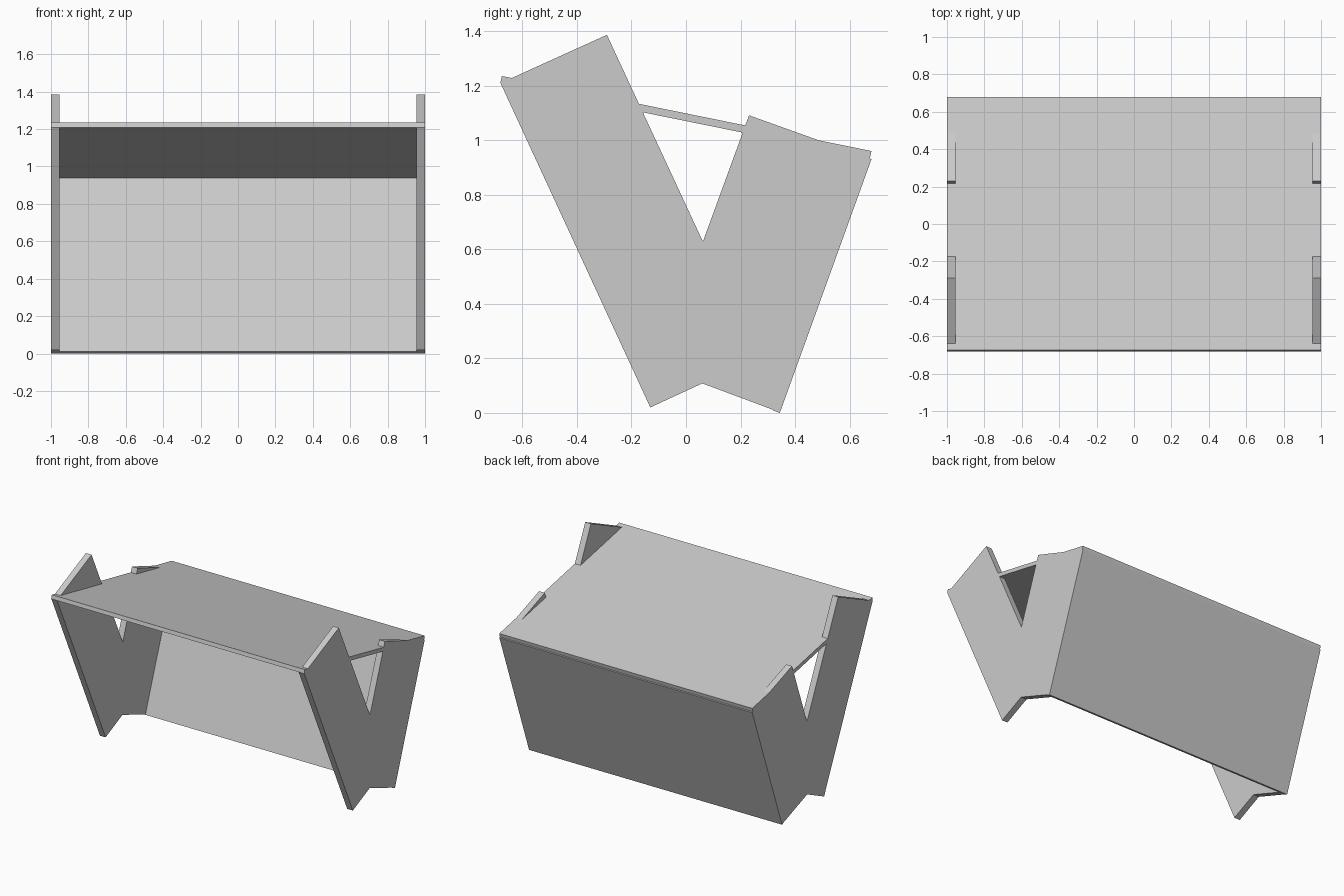
import bpy
import bmesh

if "Cube" in bpy.data.objects:
    bpy.data.objects.remove(bpy.data.objects["Cube"])


def extrude_x(name, profile, x0, x1):
    """Solid from a (y, z) outline swept along x."""
    bm = bmesh.new()
    face = bm.faces.new([bm.verts.new((x0, y, z)) for y, z in profile])
    res = bmesh.ops.extrude_face_region(bm, geom=[face])
    moved = [g for g in res["geom"] if isinstance(g, bmesh.types.BMVert)]
    bmesh.ops.translate(bm, verts=moved, vec=(x1 - x0, 0, 0))
    bmesh.ops.recalc_face_normals(bm, faces=bm.faces)
    mesh = bpy.data.meshes.new(name)
    bm.to_mesh(mesh)
    bm.free()
    obj = bpy.data.objects.new(name, mesh)
    bpy.context.collection.objects.link(obj)
    return obj


# V-shaped side supports: two crossing planks in one outline
side = [(-0.131, 0.02), (0.06, 0.108), (0.344, 0.002), (0.68, 0.93),
        (0.231, 1.091), (0.062, 0.628), (-0.29, 1.386), (-0.68, 1.209)]
extrude_x("left_support", side, -1.0, -0.955)
extrude_x("right_support", side, 0.955, 1.0)

# Sloping table top, running through the supports
top = [(-0.681, 1.208), (0.674, 0.933), (0.68, 0.96), (-0.675, 1.235)]
extrude_x("table_top", top, -1.0, 1.0)

# Leaning back panel, flush with the rear edges of the supports
panel = [(0.344, 0.0), (0.68, 0.93), (0.654, 0.94), (0.318, 0.0095)]
extrude_x("back_panel", panel, -1.0, 1.0)
